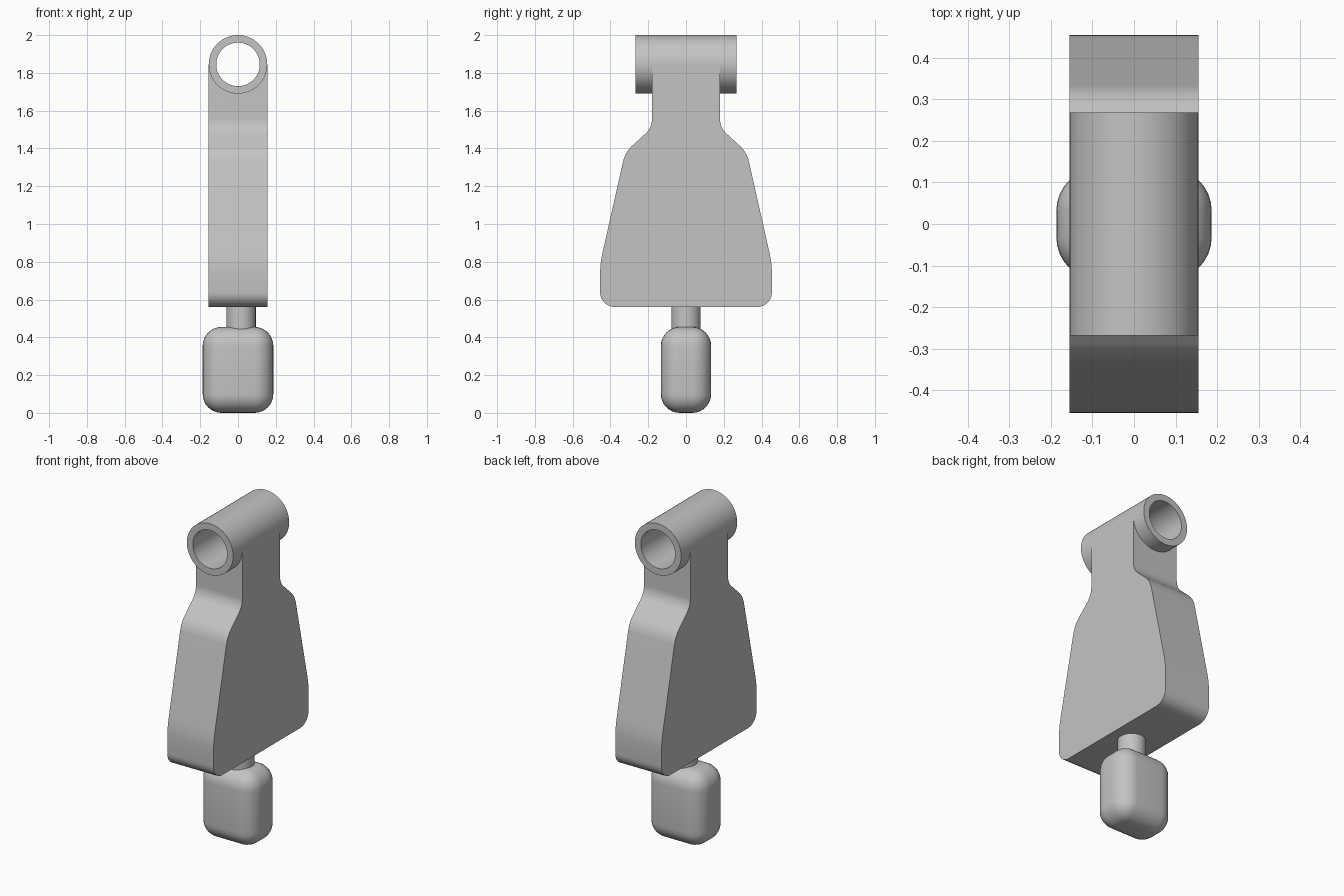
import bpy
import bmesh
from math import radians
from mathutils import Matrix, Vector

cube = bpy.data.objects.get("Cube")
if cube:
    bpy.data.objects.remove(cube, do_unlink=True)

grey = bpy.data.materials.new("plain grey")
grey.use_nodes = True
grey.diffuse_color = (0.55, 0.55, 0.55, 1)
grey.node_tree.nodes["Principled BSDF"].inputs["Base Color"].default_value = (0.55, 0.55, 0.55, 1)

TUBE_Z = 1.845
TUBE_R = 0.155
ALONG_Y = Matrix.Rotation(radians(90), 4, "X")


def finish(name, bm):
    bmesh.ops.recalc_face_normals(bm, faces=bm.faces)
    mesh = bpy.data.meshes.new(name)
    bm.to_mesh(mesh)
    bm.free()
    mesh.materials.append(grey)
    obj = bpy.data.objects.new(name, mesh)
    bpy.context.collection.objects.link(obj)
    return obj


def smooth(obj):
    bpy.ops.object.select_all(action="DESELECT")
    obj.select_set(True)
    bpy.context.view_layer.objects.active = obj
    bpy.ops.object.shade_smooth_by_angle(angle=radians(35))


def cylinder(name, radius, length, matrix):
    bm = bmesh.new()
    bmesh.ops.create_cone(bm, cap_ends=True, segments=64, radius1=radius,
                          radius2=radius, depth=length, matrix=matrix)
    return finish(name, bm)


def fillet(corner, before, after, cut, steps=8):
    """Round a profile corner, starting at distance cut along each side."""
    a = corner + (before - corner).normalized() * cut
    b = corner + (after - corner).normalized() * cut
    # Rational curve weight gives a true circular arc
    w = ((b - a).length / 2) / cut
    pts = []
    for i in range(steps + 1):
        t = i / steps
        k0, k1, k2 = (1 - t) ** 2, 2 * w * t * (1 - t), t * t
        pts.append((a * k0 + corner * k1 + b * k2) / (k0 + k1 + k2))
    return pts


# Body: one half of the side profile as (y, z, corner cut), mirrored and extruded
half = [(0.455, 0.56, 0.08), (0.455, 0.79, 0.06), (0.322, 1.38, 0.05),
        (0.18, 1.51, 0.045), (0.18, TUBE_Z, 0)]
corners = half + [(-y, z, c) for y, z, c in reversed(half)]
outline = []
for i, (y, z, cut) in enumerate(corners):
    here = Vector((y, z))
    if cut:
        before = Vector(corners[i - 1][:2])
        after = Vector(corners[(i + 1) % len(corners)][:2])
        outline += fillet(here, before, after, cut)
    else:
        outline.append(here)

bm = bmesh.new()
face = bm.faces.new([bm.verts.new((-TUBE_R, p.x, p.y)) for p in outline])
ext = bmesh.ops.extrude_face_region(bm, geom=[face])
bmesh.ops.translate(bm, vec=(2 * TUBE_R, 0, 0),
                    verts=[v for v in ext["geom"] if isinstance(v, bmesh.types.BMVert)])
body = finish("body", bm)

# Clear the bore out of the neck of the body
cutter = cylinder("bore_cutter", 0.135, 1, Matrix.Translation((0, 0, TUBE_Z)) @ ALONG_Y)
cutter.hide_render = True
mod = body.modifiers.new("bore", "BOOLEAN")
mod.operation = "DIFFERENCE"
mod.solver = "EXACT"
mod.object = cutter
bpy.context.view_layer.objects.active = body
bpy.ops.object.modifier_apply(modifier=mod.name)
bpy.data.objects.remove(cutter, do_unlink=True)
smooth(body)

# Pivot tube: two rings at each end joined into a hollow sleeve
bm = bmesh.new()
rings = []
for radius, y in [(TUBE_R, -0.268), (TUBE_R, 0.268), (0.115, 0.268), (0.115, -0.268)]:
    place = Matrix.Translation((0, y, TUBE_Z)) @ ALONG_Y
    rings.append(bmesh.ops.create_circle(bm, segments=64, radius=radius, matrix=place)["verts"])
for i, ring in enumerate(rings):
    other = rings[(i + 1) % len(rings)]
    for j in range(len(ring)):
        k = (j + 1) % len(ring)
        bm.faces.new((ring[j], ring[k], other[k], other[j]))
smooth(finish("pivot_tube", bm))

# Stem between body and weight
smooth(cylinder("stem", 0.078, 0.2, Matrix.Translation((0.016, 0, 0.48))))

# Weight: rounded block
bm = bmesh.new()
bmesh.ops.create_cube(bm, size=1, matrix=Matrix.Translation((0, 0, 0.2275))
                      @ Matrix.Diagonal((0.374, 0.266, 0.455, 1)))
bmesh.ops.bevel(bm, geom=bm.edges[:], offset=0.1, segments=8, profile=0.5, affect="EDGES")
smooth(finish("weight", bm))
